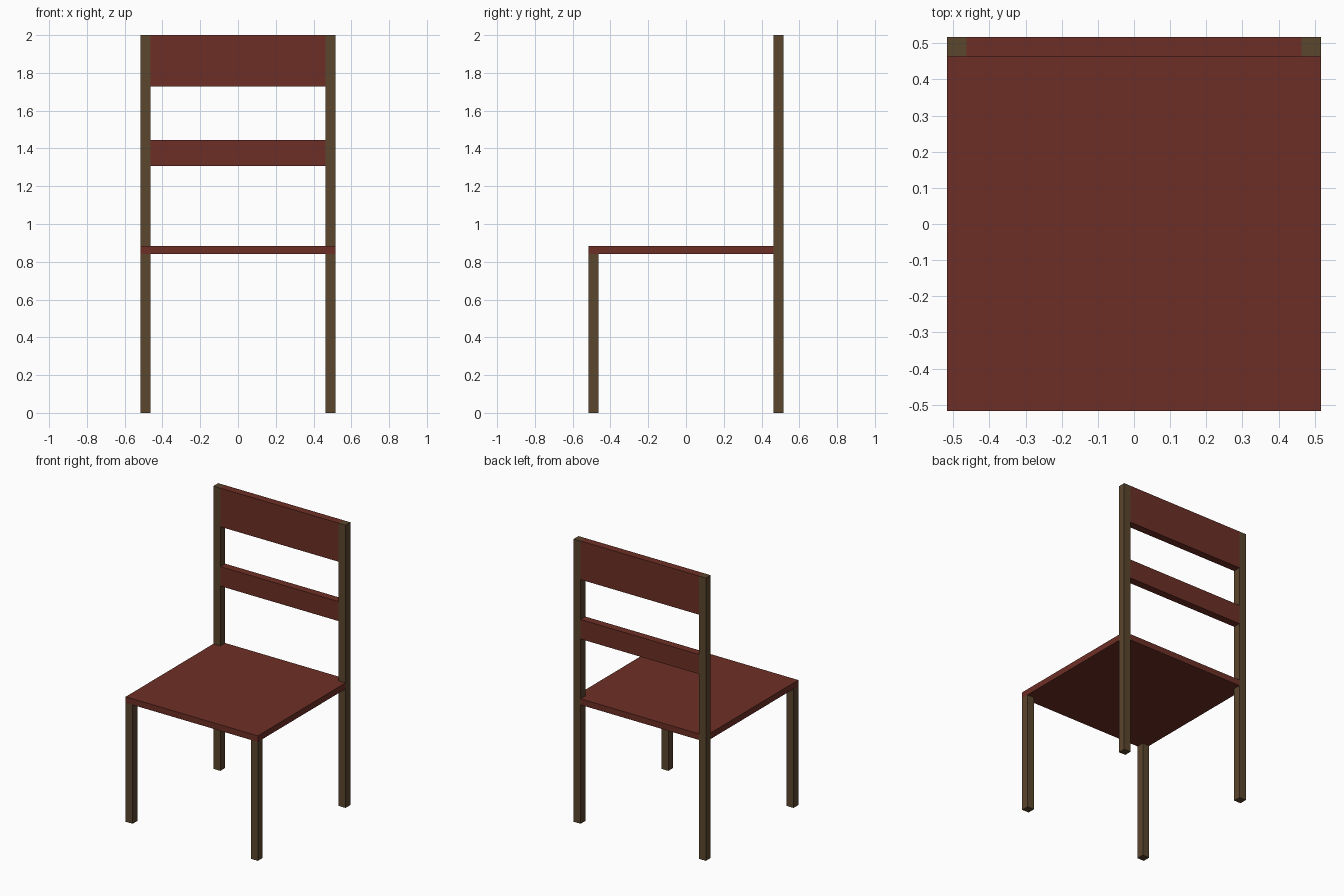
import bpy
import bmesh

if "Cube" in bpy.data.objects:
    bpy.data.objects.remove(bpy.data.objects["Cube"])

H = 0.517          # half width and depth
P = 0.054          # post thickness
I = H - P          # inner face of the posts
SEAT_LO, SEAT_HI = 0.841, 0.884


def material(name, rgb):
    m = bpy.data.materials.new(name)
    m.diffuse_color = (*rgb, 1.0)
    m.use_nodes = True
    m.node_tree.nodes["Principled BSDF"].inputs["Base Color"].default_value = m.diffuse_color
    return m


dark_wood = material("dark brown wood", (0.105, 0.061, 0.027))
red_wood = material("red brown wood", (0.152, 0.028, 0.019))


def prism(name, outline, z0, z1, mat):
    """Extrude a flat outline from z0 up to z1."""
    bm = bmesh.new()
    face = bm.faces.new([bm.verts.new((x, y, z0)) for x, y in outline])
    ext = bmesh.ops.extrude_face_region(bm, geom=[face])
    top = [v for v in ext["geom"] if isinstance(v, bmesh.types.BMVert)]
    bmesh.ops.translate(bm, verts=top, vec=(0, 0, z1 - z0))
    bmesh.ops.recalc_face_normals(bm, faces=bm.faces)
    mesh = bpy.data.meshes.new(name)
    bm.to_mesh(mesh)
    bm.free()
    mesh.materials.append(mat)
    obj = bpy.data.objects.new(name, mesh)
    bpy.context.collection.objects.link(obj)
    return obj


def box(name, x0, x1, y0, y1, z0, z1, mat):
    return prism(name, [(x0, y0), (x1, y0), (x1, y1), (x0, y1)], z0, z1, mat)


# Legs: short at the front, full-height posts at the back
for side, x0 in (("left", -H), ("right", I)):
    box(f"front_leg_{side}", x0, x0 + P, -H, -I, 0, SEAT_LO, dark_wood)
    box(f"back_post_{side}", x0, x0 + P, I, H, 0, 2.0, dark_wood)

# Seat, notched around the back posts
prism("seat", [(-H, -H), (H, -H), (H, I), (I, I), (I, H), (-I, H), (-I, I), (-H, I)],
      SEAT_LO, SEAT_HI, red_wood)

# Backrest slats, flush with the posts
box("lower_back_slat", -I, I, I, H, 1.307, 1.445, red_wood)
box("top_back_slat", -I, I, I, H, 1.727, 2.0, red_wood)
